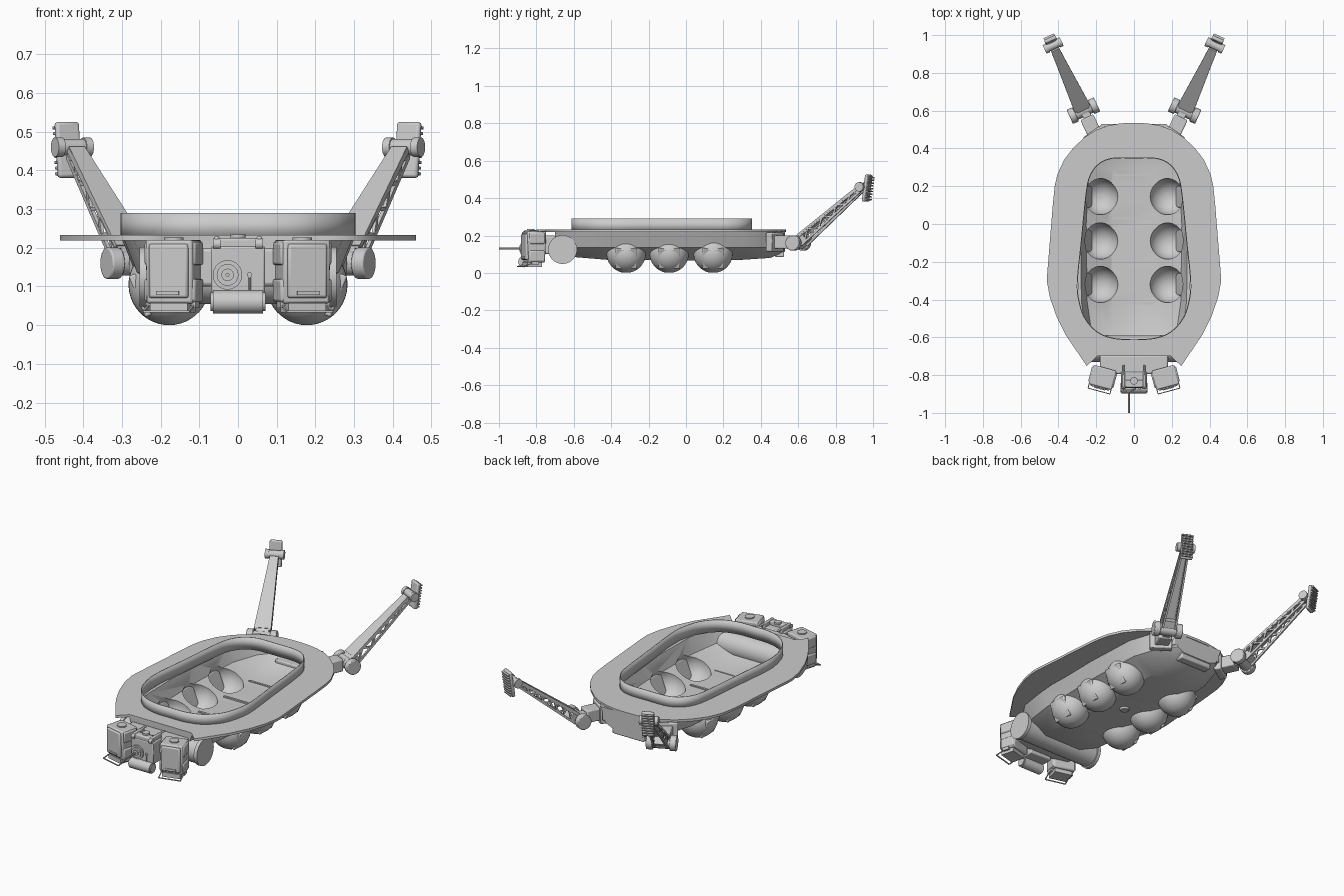
import bpy, bmesh, math
from mathutils import Matrix, Vector, Euler

if "Cube" in bpy.data.objects:
    bpy.data.objects.remove(bpy.data.objects["Cube"])

AX = {'X': Euler((0, math.pi / 2, 0)), 'Y': Euler((math.pi / 2, 0, 0)), 'Z': Euler((0, 0, 0))}


def box(bm, c, s, rot=(0, 0, 0)):
    m = Matrix.Translation(c) @ Euler(rot).to_matrix().to_4x4() @ Matrix.Diagonal((*s, 1))
    bmesh.ops.create_cube(bm, size=1, matrix=m)


def cyl(bm, c, r, d, axis='Z', r2=None, seg=32):
    m = Matrix.Translation(c) @ AX[axis].to_matrix().to_4x4()
    bmesh.ops.create_cone(bm, cap_ends=True, segments=seg, radius1=r, radius2=r if r2 is None else r2, depth=d, matrix=m)


def beam(bm, p, q, w, h):
    p, q = Vector(p), Vector(q)
    d = q - p
    m = Matrix.Translation((p + q) / 2) @ d.to_track_quat('Y', 'Z').to_matrix().to_4x4()
    bmesh.ops.create_cube(bm, size=1, matrix=m @ Matrix.Diagonal((w, d.length, h, 1)))


def make(name, bm, M=None, mirror=False, bevel=0.0):
    if M is not None:
        bm.transform(M)
    bmesh.ops.recalc_face_normals(bm, faces=bm.faces)
    for side in ([1, -1] if mirror else [0]):
        if side == -1:
            bm.transform(Matrix.Diagonal((-1, 1, 1, 1)))
            bmesh.ops.reverse_faces(bm, faces=bm.faces)
        label = {0: "", 1: "right_", -1: "left_"}[side] + name
        me = bpy.data.meshes.new(label)
        bm.to_mesh(me)
        ob = bpy.data.objects.new(label, me)
        bpy.context.collection.objects.link(ob)
        if bevel:
            b = ob.modifiers.new("bevel", 'BEVEL')
            b.width, b.segments, b.limit_method = bevel, 2, 'ANGLE'
        smooth(ob)
    bm.free()
    return ob


def smooth(ob):
    bpy.ops.object.select_all(action='DESELECT')
    ob.select_set(True)
    bpy.context.view_layer.objects.active = ob
    bpy.ops.object.shade_smooth_by_angle(angle=math.radians(35))


def spline(pts, n=6):
    """Closed smooth loop through half-outline points mirrored in x."""
    full = pts + [(-x, y) for x, y in reversed(pts) if x > 0]
    out, k = [], len(full)
    for i in range(k):
        a, b, c, d = (Vector(full[(i + j) % k]) for j in (-1, 0, 1, 2))
        for s in range(n):
            t = s / n
            out.append(0.5 * (2 * b + (c - a) * t + (2 * a - 5 * b + 4 * c - d) * t * t + (3 * b - a - 3 * c + d) * t ** 3))
    return out


# Deck flange with cockpit opening
rim = spline([(0, .35), (.12, .347), (.19, .315), (.235, .25), (.255, .15), (.28, -.1), (.30, -.3), (.293, -.4), (.26, -.5), (.19, -.575), (.1, -.607), (0, -.61)])
half = [(0, .535), (.07, .533), (.14, .52), (.2, .498), (.26, .46), (.32, .405), (.37, .34), (.405, .265), (.42, .2), (.43, .1),
        (.46, -.27), (.46, -.31), (.445, -.39), (.41, -.49), (.36, -.59), (.25, -.752), (.195, -.70)]
outer = half + [(-x, y) for x, y in reversed(half) if x > 0]
cu = bpy.data.curves.new("deck", 'CURVE')
cu.dimensions, cu.fill_mode, cu.extrude = '2D', 'BOTH', .007
for loop in (outer, rim):
    sp = cu.splines.new('POLY')
    sp.points.add(len(loop) - 1)
    for p, v in zip(sp.points, loop):
        p.co = (v[0], v[1], 0, 1)
    sp.use_cyclic_u = True
deck = bpy.data.objects.new("deck", cu)
deck.location.z = .226
bpy.context.collection.objects.link(deck)
bpy.context.view_layer.objects.active = deck
deck.select_set(True)
bpy.ops.object.convert(target='MESH')

# Upright cockpit coaming
bm = bmesh.new()
lo = [bm.verts.new((p[0], p[1], .22)) for p in rim]
hi = [bm.verts.new((p[0], p[1], .29)) for p in rim]
for i in range(len(rim)):
    j = (i + 1) % len(rim)
    bm.faces.new((lo[i], lo[j], hi[j], hi[i]))
ob = make("coaming", bm)
m = ob.modifiers.new("thickness", 'SOLIDIFY')
m.thickness, m.offset = .005, 0

# Hull shell: faceted loft plus round pods, hollowed out
secs = [(-.70, .20, .10, .13), (-.60, .27, .12, .085), (-.42, .295, .12, .07), (0, .30, .12, .066),
        (.3, .285, .12, .07), (.45, .235, .11, .08), (.53, .17, .09, .115)]


def hull(name, t):
    bm = bmesh.new()
    rings = []
    for y, w, b, z in secs:
        y *= 1 - 2 * t
        h = [(b - t / 2, z + t), (w - .035 - t, .135 + t / 2), (w - t, .222 + t)]
        rings.append([bm.verts.new((x, y, zz)) for x, zz in h + [(-x, zz) for x, zz in reversed(h)]])
    for r, s in zip(rings, rings[1:]):
        for i in range(6):
            j = (i + 1) % 6
            bm.faces.new((r[i], r[j], s[j], s[i]))
    bm.faces.new(rings[0])
    bm.faces.new(rings[-1])
    return make(name, bm)


def pods(name, t):
    R, n = .105 - t, 40
    prof = [(R * math.sin(a), .105 - R * math.cos(a)) for a in (math.radians(d) for d in range(8, 121, 8))]
    prof += [(.088 - t, .172), (.088 - t, .222 + t)]
    bm = bmesh.new()
    for cx in (-.178, .178):
        for cy in (-.32, -.09, .145):
            rings = [[bm.verts.new((cx + r * math.cos(2 * math.pi * k / n), cy + r * math.sin(2 * math.pi * k / n), z))
                      for k in range(n)] for r, z in prof]
            for a, b in zip(rings, rings[1:]):
                for k in range(n):
                    bm.faces.new((a[k], a[(k + 1) % n], b[(k + 1) % n], b[k]))
            bm.faces.new(rings[0])
            bm.faces.new(rings[-1])
    return make(name, bm)


shell = hull("hull", 0)
for cutter, op in ((pods("pods_outer", 0), 'UNION'), (hull("hull_cavity", .012), 'DIFFERENCE'), (pods("pods_cavity", .009), 'DIFFERENCE')):
    m = shell.modifiers.new("bool", 'BOOLEAN')
    m.operation, m.solver, m.object = op, 'EXACT', cutter
    bpy.context.view_layer.objects.active = shell
    bpy.ops.object.modifier_apply(modifier=m.name)
    bpy.data.objects.remove(cutter)
smooth(shell)

# Flat window plates on the outside of each pod
bm = bmesh.new()
for cy in (-.32, -.09, .145):
    box(bm, (.252, cy, .077), (.02, .115, .115), (0, math.radians(22), 0))
make("pod_windows", bm, mirror=True, bevel=.005)

# Hull bottom drain and floor ribs
bm = bmesh.new()
cyl(bm, (0, -.08, .064), .022, .016, r2=.03)
for y in (-.42, -.2, .03, .26):
    box(bm, (0, y, .082), (.22, .012, .008))
make("floor_fittings", bm)

# Front cross tube with end rings
bm = bmesh.new()
cyl(bm, (0, -.66, .125), .07, .5, 'X', seg=48)
for s in (-1, 1):
    cyl(bm, (s * .245, -.66, .125), .077, .02, 'X', seg=48)
make("cross_tube", bm)

# Rear bumper and slot plate under the deck
bm = bmesh.new()
box(bm, (0, .515, .18), (.32, .03, .07))
box(bm, (0, .50, .105), (.2, .05, .04))
for s in (-1, 1):
    box(bm, (s * .21, .475, .165), (.12, .04, .1), (0, 0, -s * .6))
make("rear_bumper", bm, bevel=.006)

# Front neck
bm = bmesh.new()
box(bm, (0, -.745, .15), (.36, .10, .10))
make("front_neck", bm, bevel=.01)

# Angled side units of the head
M = Matrix.Translation((.166, -.812, 0)) @ Matrix.Rotation(math.radians(15), 4, 'Z')
bm = bmesh.new()
box(bm, (0, 0, .138), (.125, .105, .165))
for v in bm.verts:
    if v.co.z < .1:
        v.co.y *= .85
box(bm, (0, -.05, .14), (.105, .02, .14))
for s in (-1, 1):
    box(bm, (s * .062, 0, .185), (.014, .085, .06))
    box(bm, (s * .062, 0, .09), (.014, .085, .06))
make("side_unit", bm, M, True, .008)
bm = bmesh.new()
box(bm, (0, -.01, .045), (.10, .08, .025))
box(bm, (0, -.06, .083), (.06, .008, .01))
cyl(bm, (0, 0, .222), .025, .01)
for s in (-1, 1):
    beam(bm, (s * .06, 0, .06), (s * .06, -.075, .035), .005, .005)
    box(bm, (s * .06, -.01, .055), (.012, .04, .02))
beam(bm, (-.06, -.075, .035), (.06, -.075, .035), .005, .005)
make("side_unit_fittings", bm, M, True)

# Centre sensor unit
bm = bmesh.new()
box(bm, (0, -.825, .142), (.14, .085, .125))
box(bm, (0, -.845, .21), (.10, .04, .03))
for s in (-1, 1):
    box(bm, (s * .055, -.82, .208), (.015, .09, .045))
    box(bm, (s * .055, -.775, .225), (.012, .06, .012))
make("sensor_body", bm, bevel=.006)
bm = bmesh.new()
cyl(bm, (0, -.867, .06), .03, .13, 'X')
for s in (-1, 1):
    cyl(bm, (s * .066, -.867, .06), .024, .01, 'X')
    cyl(bm, (s * .055, -.86, .21), .014, .02, 'X')
for r, y in ((.038, -.868), (.028, -.876), (.016, -.882)):
    cyl(bm, (-.027, y, .13), r, .016, 'Y')
cyl(bm, (0, -.83, .228), .02, .012)
cyl(bm, (.03, -.87, .105), .003, .05, seg=8)
cyl(bm, (.03, -.87, .13), .007, .01, 'Y', seg=12)
make("sensor_barrel_and_lens", bm)
bm = bmesh.new()
cyl(bm, (-.027, -.94, .13), .005, .12, 'Y', seg=10)
make("probe_rod", bm)

# Rear arms: local Y runs along the arm, local X across it
P0, P1 = Vector((.268, .600, .16)), Vector((.428, .945, .458))
d = (P1 - P0).normalized()
xx = Vector((d.y, -d.x, 0)).normalized()
zz = xx.cross(d)
L = (P1 - P0).length
ARM = Matrix.Translation(P0) @ Matrix((xx, d, zz)).transposed().to_4x4()
bm = bmesh.new()
box(bm, (0, L / 2 + .01, .022), (.09, L - .06, .012))
for v in bm.verts:
    if v.co.y > L / 2:
        v.co.x *= .5
        v.co.z -= .008
for s in (-1, 1):
    a, b = Vector((s * .036, .02, -.03)), Vector((s * .016, L - .02, -.012))
    c, e = Vector((s * .038, .03, .018)), Vector((s * .018, L - .02, .01))
    beam(bm, a, b, .01, .012)
    beam(bm, c, e, .01, .016)
    for k in range(4):
        t, u = .05 + k * .24, .17 + k * .24
        beam(bm, a.lerp(b, t), c.lerp(e, u), .008, .01)
        beam(bm, c.lerp(e, u), a.lerp(b, t + .24), .008, .01)
box(bm, (0, .03, 0), (.07, .06, .05))
make("arm_truss", bm, ARM, True)

# Shoulder joint and hull mount
bm = bmesh.new()
cyl(bm, (0, 0, 0), .032, .13, 'X')
for s in (-1, 1):
    cyl(bm, (s * .062, 0, 0), .041, .035, 'X')
make("arm_shoulder", bm, ARM, True, .004)
bm = bmesh.new()
beam(bm, (.205, .47, .165), (.25, .565, .165), .075, .07)
beam(bm, (.22, .52, .162), (.265, .60, .162), .045, .05)
make("arm_mount", bm, None, True, .006)

# Ankle joint and ridged foot pad
FOOT = Matrix.Translation(P1) @ Matrix((xx, Vector((-xx.y, xx.x, 0)), Vector((0, 0, 1)))).transposed().to_4x4()
bm = bmesh.new()
cyl(bm, (0, 0, .002), .021, .10, 'X', seg=24)
for s in (-1, 1):
    cyl(bm, (s * .04, 0, .002), .025, .02, 'X', seg=24)
box(bm, (0, .015, 0), (.04, .04, .03))
make("arm_ankle", bm, FOOT, True)
bm = bmesh.new()
box(bm, (0, 0, 0), (.066, .02, .145))
make("foot_pad", bm, FOOT @ Matrix.Translation((0, .026, -.005)) @ Matrix.Rotation(math.radians(-8), 4, 'X'), True, .007)
bm = bmesh.new()
for k in range(9):
    box(bm, (0, .014, -.06 + k * .015), (.062, .015, .007))
make("foot_treads", bm, FOOT @ Matrix.Translation((0, .026, -.005)) @ Matrix.Rotation(math.radians(-8), 4, 'X'), True)
